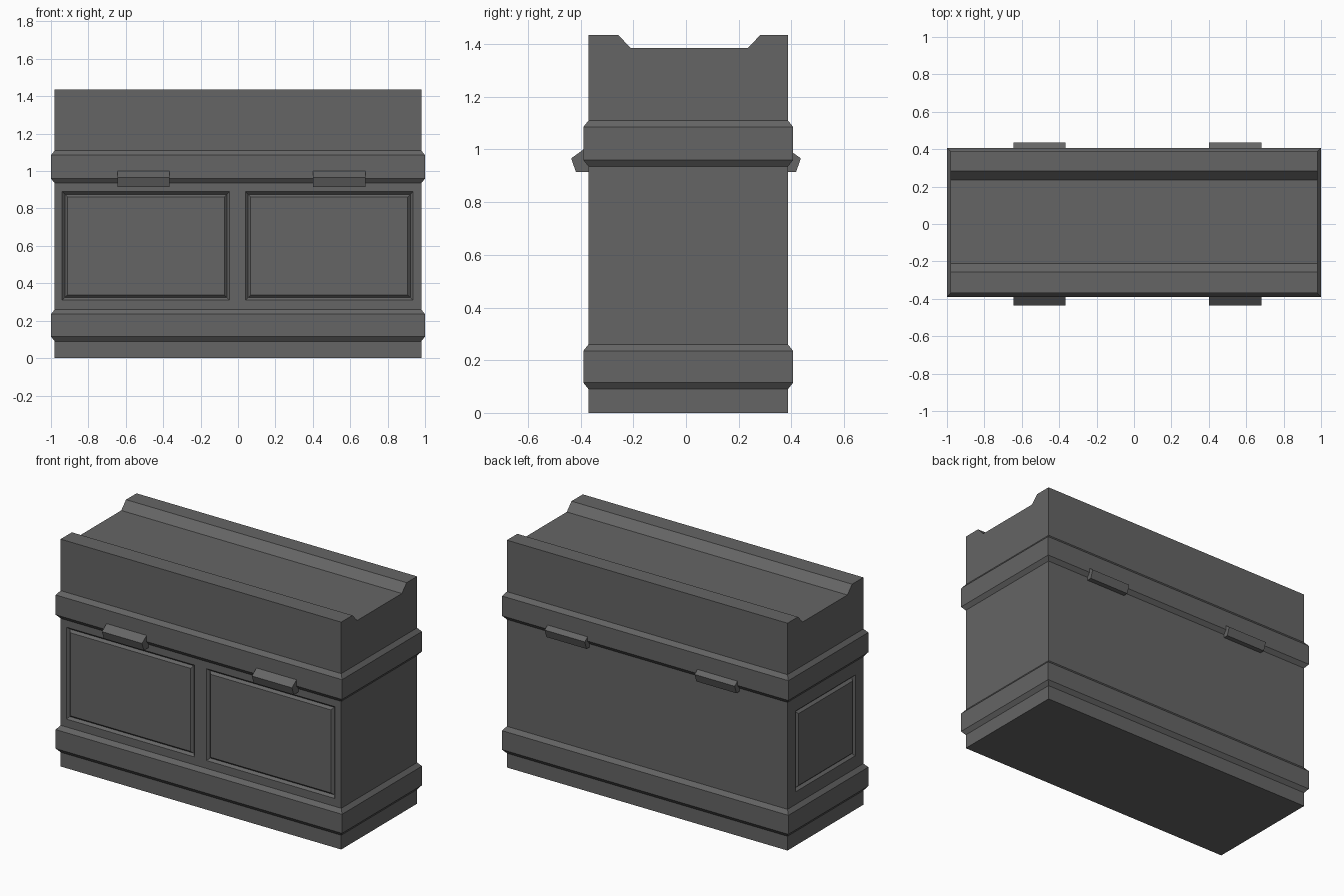
import bpy
import bmesh
from mathutils import Vector

if "Cube" in bpy.data.objects:
    bpy.data.objects.remove(bpy.data.objects["Cube"])

X0, X1, Y0, Y1 = -0.98, 0.98, -0.37, 0.387

# dark grey finish
dark = bpy.data.materials.new("dark_grey")
dark.diffuse_color = (0.13, 0.13, 0.13, 1)
dark.use_nodes = True
dark.node_tree.nodes["Principled BSDF"].inputs["Base Color"].default_value = dark.diffuse_color


def loft(name, rings, closed=False):
    """Skin equal-length rings of points; cap the ends or close into a loop."""
    bm = bmesh.new()
    loops = [[bm.verts.new(p) for p in r] for r in rings]
    n = len(loops[0])
    pairs = list(zip(loops, loops[1:]))
    if closed:
        pairs.append((loops[-1], loops[0]))
    else:
        bm.faces.new(loops[0])
        bm.faces.new(loops[-1])
    for a, b in pairs:
        for i in range(n):
            j = (i + 1) % n
            bm.faces.new((a[i], a[j], b[j], b[i]))
    bmesh.ops.recalc_face_normals(bm, faces=bm.faces)
    me = bpy.data.meshes.new(name)
    bm.to_mesh(me)
    bm.free()
    me.materials.append(dark)
    ob = bpy.data.objects.new(name, me)
    bpy.context.collection.objects.link(ob)
    return ob


def prism(name, profile, xa, xb):
    return loft(name, [[(x, y, z) for y, z in profile] for x in (xa, xb)])


def groove_cutter(origin, u, normal, a0, a1, z0, z1, width=0.028, depth=0.015):
    """Rectangular V-shaped frame; its mouth extends past the wall."""
    rings = []
    for inset, h in ((-width / 2, depth), (width / 2, -depth), (width * 1.5, depth)):
        rect = [(a0 + inset, z0 + inset), (a1 - inset, z0 + inset),
                (a1 - inset, z1 - inset), (a0 + inset, z1 - inset)]
        rings.append([Vector(origin) + Vector(u) * a + Vector((0, 0, z))
                      + Vector(normal) * h for a, z in rect])
    return loft("groove_cutter", rings, closed=True)


# chest body with two raised bands
E = 0.02
levels = [(0, 0), (0.09, 0), (0.115, E), (0.235, E), (0.26, 0),
          (0.935, 0), (0.96, E), (1.085, E), (1.11, 0), (1.435, 0)]
body = loft("chest_body", [[(X0 - e, Y0 - e, z), (X1 + e, Y0 - e, z),
                            (X1 + e, Y1 + e, z), (X0 - e, Y1 + e, z)]
                           for z, e in levels])

# cutters: lid channel, two front panels, one end panel
cutters = [
    prism("lid_channel_cutter", [(-0.305, 1.485), (-0.21, 1.385),
                                 (0.235, 1.385), (0.33, 1.485)], -1.2, 1.2),
    groove_cutter((0, Y0, 0), (1, 0, 0), (0, -1, 0), -0.94, -0.045, 0.31, 0.89),
    groove_cutter((0, Y0, 0), (1, 0, 0), (0, -1, 0), 0.04, 0.935, 0.31, 0.89),
    groove_cutter((X0, 0, 0), (0, 1, 0), (-1, 0, 0), -0.29, 0.305, 0.34, 0.85),
]
bpy.context.view_layer.objects.active = body
for c in cutters:
    c.hide_render = True
    mod = body.modifiers.new("cut", 'BOOLEAN')
    mod.operation = 'DIFFERENCE'
    mod.solver = 'EXACT'
    mod.object = c
    bpy.ops.object.modifier_apply(modifier=mod.name)
    bpy.data.objects.remove(c)

# latches on the front, hinges on the back
for side, label in ((1, "front_latch"), (-1, "back_hinge")):
    profile = [(-0.36, 1.0), (-0.389, 1.0), (-0.436, 0.966), (-0.418, 0.915), (-0.36, 0.915)]
    for xa, xb, where in ((-0.645, -0.365, "left"), (0.402, 0.682, "right")):
        prism(f"{label}_{where}", [(y * side, z) for y, z in profile], xa, xb)
